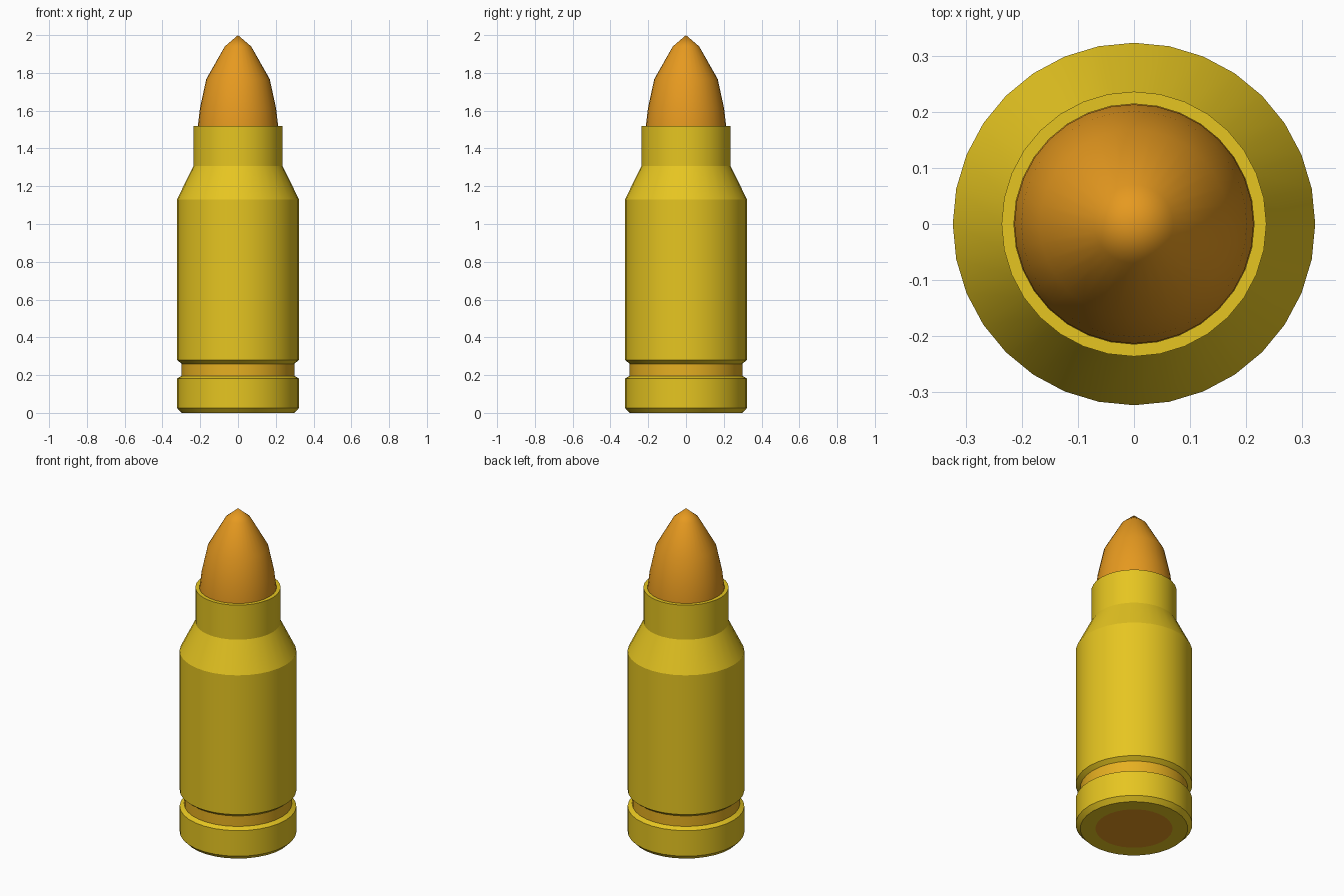
import bpy, bmesh, math

if "Cube" in bpy.data.objects:
    bpy.data.objects.remove(bpy.data.objects["Cube"])

SIDES = 32


def material(name, rgb):
    m = bpy.data.materials.new(name)
    m.diffuse_color = (*rgb, 1)
    m.use_nodes = True
    m.node_tree.nodes["Principled BSDF"].inputs["Base Color"].default_value = m.diffuse_color
    return m


brass = material("brass", (0.79, 0.56, 0.015))
copper = material("copper", (0.79, 0.32, 0.014))
groove_brass = material("groove_brass", (0.79, 0.43, 0.015))


def lathe(name, profile, mats, pick=lambda z: 0):
    """Revolve (radius, z) points about z; radius 0 makes a pole."""
    bm = bmesh.new()
    rings = []
    for r, z in profile:
        if r == 0:
            rings.append([bm.verts.new((0, 0, z))] * SIDES)
        else:
            rings.append([bm.verts.new((r * math.cos(2 * math.pi * i / SIDES),
                                        r * math.sin(2 * math.pi * i / SIDES), z))
                          for i in range(SIDES)])
    for a, b in zip(rings, rings[1:]):
        for i in range(SIDES):
            j = (i + 1) % SIDES
            corners = list(dict.fromkeys((a[i], a[j], b[j], b[i])))
            face = bm.faces.new(corners)
            face.material_index = pick(face.calc_center_median().z)
    bmesh.ops.recalc_face_normals(bm, faces=bm.faces)
    mesh = bpy.data.meshes.new(name)
    bm.to_mesh(mesh)
    bm.free()
    obj = bpy.data.objects.new(name, mesh)
    bpy.context.collection.objects.link(obj)
    for m in mats:
        mesh.materials.append(m)
    bpy.ops.object.select_all(action='DESELECT')
    obj.select_set(True)
    bpy.context.view_layer.objects.active = obj
    bpy.ops.object.shade_smooth_by_angle(angle=math.radians(25))
    return obj


# Case: base, rim, extractor groove, body, shoulder, neck and mouth
lathe("case", [(0.213, 0), (0.298, 0), (0.323, 0.026), (0.323, 0.182),
               (0.298, 0.196), (0.298, 0.26), (0.323, 0.28), (0.323, 1.13),
               (0.236, 1.307), (0.236, 1.518), (0.214, 1.518)],
      [brass, groove_brass], lambda z: 1 if 0.2 < z < 0.258 else 0)

# Primer: flush disc in the base
lathe("primer", [(0, 0), (0.213, 0), (0.213, 0.03), (0, 0.03)], [copper])

# Bullet: pointed ogive seated in the neck
lathe("bullet", [(0, 1.4), (0.214, 1.4), (0.213, 1.517), (0.201, 1.615),
                 (0.168, 1.767), (0.07, 1.94), (0, 2.0)], [copper])
